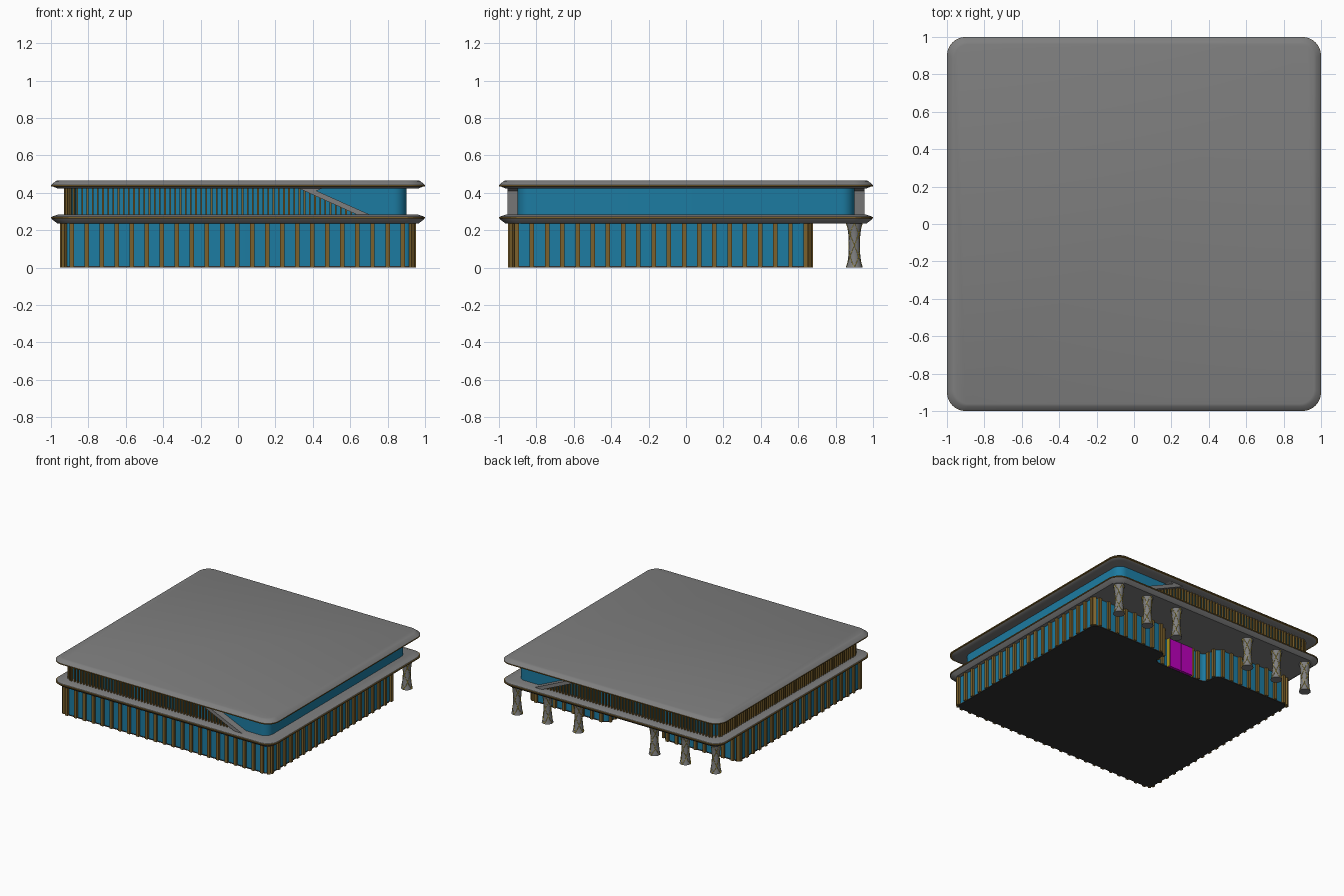
import bpy, bmesh, math
from mathutils import Vector, Matrix

if "Cube" in bpy.data.objects:
    bpy.data.objects.remove(bpy.data.objects["Cube"])


def mat(name, col):
    m = bpy.data.materials.new(name)
    m.diffuse_color = (*col, 1)
    m.use_nodes = True
    m.node_tree.nodes["Principled BSDF"].inputs["Base Color"].default_value = m.diffuse_color
    return m


GLASS = mat("blue_glass", (0.012, 0.2, 0.36))
GOLD = mat("gold", (0.2, 0.12, 0.025))
BRIGHT = mat("bright_gold", (0.7, 0.5, 0.02))
DARK = mat("dark", (0.03, 0.03, 0.03))
GREY = mat("slate_grey", (0.21, 0.21, 0.21))
MAGENTA = mat("magenta", (0.5, 0.0, 0.5))


def finish(bm, name, material=None, smooth=True):
    bmesh.ops.recalc_face_normals(bm, faces=bm.faces)
    me = bpy.data.meshes.new(name)
    bm.to_mesh(me)
    bm.free()
    ob = bpy.data.objects.new(name, me)
    bpy.context.collection.objects.link(ob)
    if material:
        me.materials.append(material)
    if smooth:
        bpy.context.view_layer.objects.active = ob
        ob.select_set(True)
        bpy.ops.object.shade_smooth_by_angle(angle=math.radians(30))
        ob.select_set(False)
    return ob


def rounded(pts, r, n=8):
    """Counter-clockwise right-angled outline with rounded corners."""
    out = []
    pts = [Vector(p) for p in pts]
    for i, p in enumerate(pts):
        a = (pts[i - 1] - p).normalized()
        b = (pts[(i + 1) % len(pts)] - p).normalized()
        c = p + r * (a + b)
        for k in range(n + 1):
            t = math.pi / 2 * k / n
            out.append(c - r * (b * math.cos(t) + a * math.sin(t)))
    return out


def square(h, r):
    return rounded([(-h, -h), (h, -h), (h, h), (-h, h)], r)


def loft(name, rings, material=None):
    bm = bmesh.new()
    loops = [[bm.verts.new((p.x, p.y, z)) for p in ring] for ring, z in rings]
    for lo, hi in zip(loops, loops[1:]):
        for i in range(len(lo)):
            j = (i + 1) % len(lo)
            bm.faces.new((lo[i], lo[j], hi[j], hi[i]))
    bm.faces.new(loops[0][::-1])
    bm.faces.new(loops[-1])
    return finish(bm, name, material)


def add_box(bm, centre, size, angle=0.0):
    m = (Matrix.Translation(centre) @ Matrix.Rotation(angle, 4, 'Z')
         @ Matrix.Diagonal((*size, 1)))
    bmesh.ops.create_cube(bm, size=1, matrix=m)


def spread(a, b, step):
    """Evenly spaced points from a to b."""
    a, b = Vector(a), Vector(b)
    n = max(1, round((b - a).length / step))
    return [a.lerp(b, k / n) for k in range(n + 1)]


def slab(name, levels):
    loft(name, [(square(h, 0.1 - (1 - h) * 0.6), z) for h, z in levels], GREY)


# Roof and middle floor slabs with gold edge strips
slab("roof_slab", [(0.965, 0.424), (0.995, 0.436), (1.0, 0.441), (0.995, 0.446), (0.975, 0.463), (0.962, 0.467)])
slab("middle_slab", [(0.965, 0.236), (0.992, 0.256), (0.998, 0.265), (0.992, 0.274), (0.962, 0.284)])
for name, z in (("roof_trim", 0.438), ("middle_trim", 0.267)):
    loft(name, [(square(0.996, 0.1), z - 0.005), (square(1.0, 0.1), z - 0.004),
                (square(1.0, 0.1), z + 0.004), (square(0.996, 0.1), z + 0.005)], GOLD)


# Ground floor glass with the entrance recess at the back
def ground_outline(o, r):
    b, w, d = 0.66 + o, 0.25 - o, 0.525 + o
    s = 0.935 + o
    return rounded([(-s, -s), (s, -s), (s, b), (w, b), (w, d), (-w, d), (-w, b), (-s, b)], r)


loft("ground_glass", [(ground_outline(0, 0.05), 0.006), (ground_outline(0, 0.05), 0.24)], GLASS)
loft("ground_base", [(ground_outline(0.002, 0.05), 0.0), (ground_outline(0.002, 0.05), 0.008)], DARK)

# Ground floor gold fins, side by side along each wall
bm = bmesh.new()
for p in spread((-0.89, -0.944), (0.88, -0.944), 0.0804):
    add_box(bm, (p.x, p.y, 0.12), (0.024, 0.018, 0.236))
for s in (-1, 1):
    for p in spread((s * 0.944, -0.905), (s * 0.944, 0.64), 0.0804):
        add_box(bm, (p.x, p.y, 0.12), (0.018, 0.024, 0.236))
    for p in spread((s * 0.89, 0.669), (s * 0.3, 0.669), 0.0804):
        add_box(bm, (p.x, p.y, 0.12), (0.024, 0.018, 0.236))
    for y in (0.57, 0.63):
        add_box(bm, (s * 0.241, y, 0.12), (0.018, 0.024, 0.236))
    add_box(bm, (s * 0.17, 0.534, 0.12), (0.024, 0.018, 0.236))
    for y in (-0.93, 0.655):
        add_box(bm, (s * 0.93, y, 0.12), (0.024, 0.018, 0.236), s * math.copysign(math.pi / 4, -y))
finish(bm, "ground_fins", GOLD, False)

# Entrance doors
bm = bmesh.new()
for s in (-1, 1):
    add_box(bm, (s * 0.055, 0.535, 0.12), (0.104, 0.025, 0.236))
finish(bm, "entrance_doors", MAGENTA, False)
bm = bmesh.new()
for s in (-1, 1):
    add_box(bm, (s * 0.116, 0.535, 0.12), (0.01, 0.028, 0.238))
finish(bm, "door_frame", BRIGHT, False)

# Upper floor glass
loft("upper_glass", [(square(0.9, 0.07), 0.275), (square(0.9, 0.07), 0.435)], GLASS)

# Upper floor fins on the left, front and back, cut short below the slanted bands
bm = bmesh.new()
for s in (-1, 1):
    for p in spread((-0.86, s * 0.922), (0.66, s * 0.922), 0.0275):
        top = min(0.432, 0.432 - (p.x - 0.31) * 0.45)
        if top > 0.285:
            add_box(bm, (p.x, p.y, (0.278 + top) / 2), (0.009, 0.018, top - 0.278))
    for k in range(1, 4):
        a = k * math.pi / 8
        add_box(bm, (-0.85 - 0.072 * math.sin(a), s * (0.85 + 0.072 * math.cos(a)), 0.355),
                (0.009, 0.018, 0.154), s * a)
for p in spread((-0.922, -0.86), (-0.922, 0.86), 0.0275):
    add_box(bm, (p.x, p.y, 0.355), (0.018, 0.009, 0.154))
finish(bm, "upper_fins", GOLD, False)

# Slanted bands at front and back
for side, name in ((-1, "front_slanted_band"), (1, "back_slanted_band")):
    bm = bmesh.new()
    prof = [(0.30, 0.435), (0.65, 0.277), (0.72, 0.277), (0.69, 0.290), (0.42, 0.411), (0.475, 0.435)]
    near = [bm.verts.new((x, side * 0.955, z)) for x, z in prof]
    far = [bm.verts.new((x, side * 0.89, z)) for x, z in prof]
    bm.faces.new(near)
    bm.faces.new(far[::-1])
    for i in range(len(prof)):
        j = (i + 1) % len(prof)
        bm.faces.new((near[i], far[i], far[j], near[j]))
    finish(bm, name, GREY, False)


# Waisted columns with a lattice of gold strands
def column_radius(t):
    return 0.030 + 0.014 * abs(2 * t - 1) ** 2.5


for i, x in enumerate((-0.9, -0.625, -0.345, 0.345, 0.625, 0.9)):
    rings = []
    for k in range(13):
        r = column_radius(k / 12)
        rings.append(([Vector((x + r * math.cos(a * math.pi / 8), 0.9 + r * math.sin(a * math.pi / 8)))
                       for a in range(16)], 0.24 * k / 12))
    loft(f"column_{i + 1}", rings, GREY)
    cu = bpy.data.curves.new(f"column_lattice_{i + 1}", 'CURVE')
    cu.dimensions = '3D'
    cu.bevel_depth = 0.0016
    cu.bevel_resolution = 0
    for turn in (-1, 1):
        for s in range(4):
            sp = cu.splines.new('POLY')
            sp.points.add(12)
            for k in range(13):
                r = column_radius(k / 12)
                a = s * math.pi / 2 + turn * math.pi * k / 12
                sp.points[k].co = (x + r * math.cos(a), 0.9 + r * math.sin(a), 0.003 + 0.234 * k / 12, 1)
    cu.materials.append(BRIGHT)
    bpy.context.collection.objects.link(bpy.data.objects.new(f"column_lattice_{i + 1}", cu))
